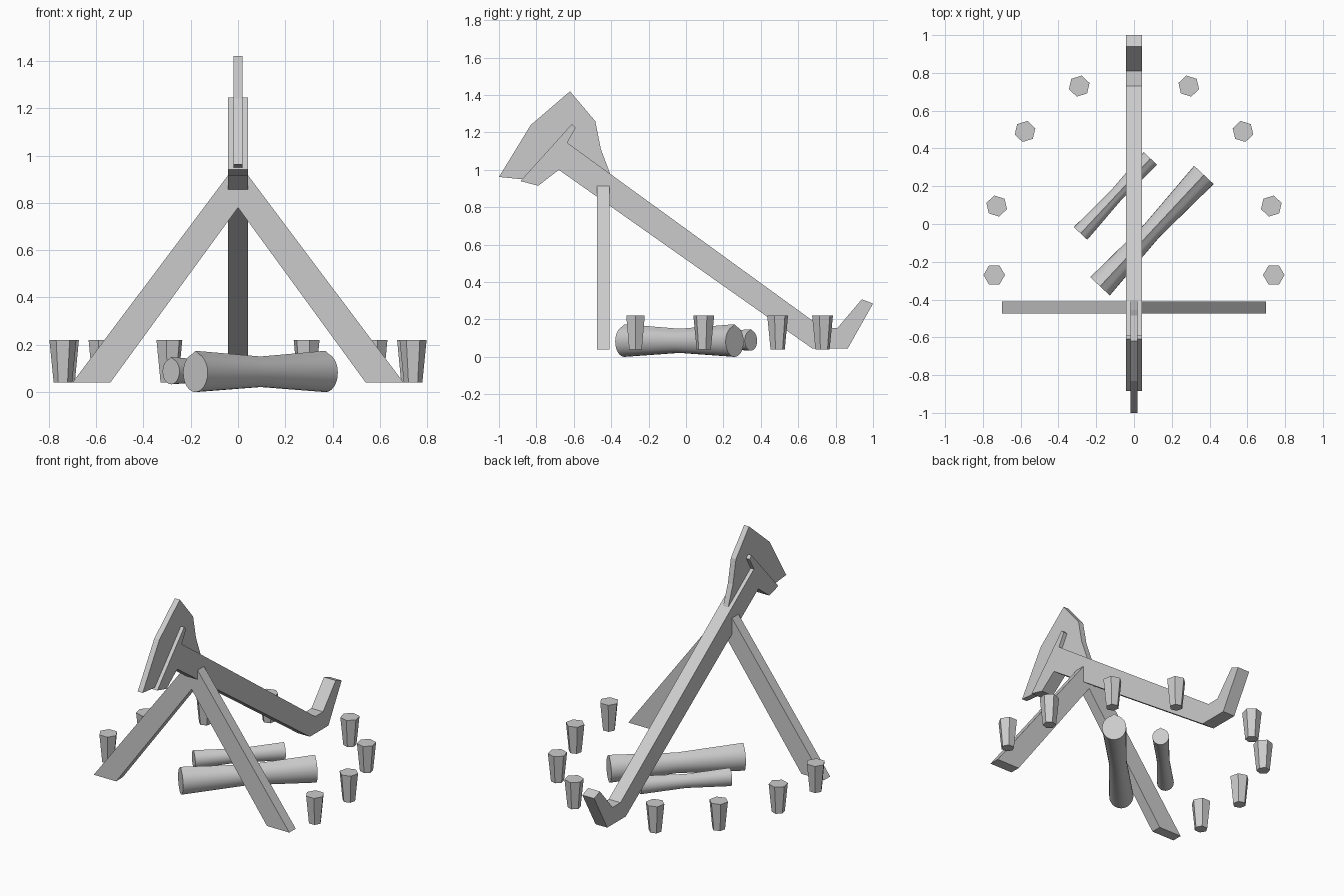
import bpy, bmesh, math
from mathutils import Vector

if "Cube" in bpy.data.objects:
    bpy.data.objects.remove(bpy.data.objects["Cube"])


def make_object(name, bm):
    bmesh.ops.recalc_face_normals(bm, faces=bm.faces)
    mesh = bpy.data.meshes.new(name)
    bm.to_mesh(mesh)
    bm.free()
    obj = bpy.data.objects.new(name, mesh)
    bpy.context.collection.objects.link(obj)
    return obj


def extrude_profile(name, points, offset):
    """Fill a closed outline and extrude it by the offset vector."""
    bm = bmesh.new()
    face = bm.faces.new([bm.verts.new(p) for p in points])
    result = bmesh.ops.extrude_face_region(bm, geom=[face], use_keep_orig=True)
    verts = [g for g in result["geom"] if isinstance(g, bmesh.types.BMVert)]
    bmesh.ops.translate(bm, verts=verts, vec=offset)
    return make_object(name, bm)


def side_plate(name, outline, half):
    return extrude_profile(name, [(-half, y, z) for y, z in outline], (2 * half, 0, 0))


# Long handle with hooked end and a notched head
side_plate("handle", [
    (0.865, 0.045), (0.675, 0.045), (-0.68, 1.0), (-0.79, 0.915),
    (-0.885, 0.94), (-0.61, 1.245), (-0.59, 1.225), (-0.635, 1.145),
    (0.73, 0.155), (0.81, 0.155), (0.94, 0.308), (1.0, 0.285)], 0.042)

# Thin blade set in the head
side_plate("blade", [
    (-1.0, 0.962), (-0.83, 1.24), (-0.62, 1.42), (-0.485, 1.26),
    (-0.455, 1.11), (-0.40, 0.965), (-0.66, 1.05), (-0.80, 0.945),
    (-0.88, 0.95)], 0.018)

# A-frame support legs
for side, s in (("left", -1), ("right", 1)):
    extrude_profile(side + "_leg", [(s * x, -0.475, z) for x, z in (
        (0.70, 0.04), (0.54, 0.04), (0, 0.78), (0, 0.915), (0.043, 0.915))],
        (0, 0.066, 0))

# Ring of tapered six-sided pegs
for x, y, turn in ((0.29, 0.73, 73), (0.577, 0.49, 73), (0.727, 0.095, 107), (0.74, -0.27, 90)):
    for side, s in (("left", -1), ("right", 1)):
        bm = bmesh.new()
        bmesh.ops.create_cone(bm, cap_ends=True, segments=6, radius1=0.039, radius2=0.057, depth=0.18)
        peg = make_object(side + "_peg", bm)
        peg.location = (s * x, y, 0.13)
        peg.rotation_euler.z = math.radians(turn if s > 0 else 180 - turn)


def log(name, start, end, r_side, r_up, waist, sides=24):
    """Pinched log with a small bark ridge along the top."""
    a, b = Vector(start), Vector(end)
    across = Vector((0, 0, 1)).cross((b - a).normalized())
    bm = bmesh.new()
    rings = []
    for t, k in ((0, 1), (0.5, waist), (1, 1)):
        c = a.lerp(b, t)
        ring = []
        for i in range(sides):
            ang = 2 * math.pi * i / sides
            r = k * (1.13 if i == sides // 4 else 1)
            ring.append(bm.verts.new(c + across * math.cos(ang) * r * r_side
                                     + Vector((0, 0, math.sin(ang) * r * r_up))))
        rings.append(ring)
    for lo, hi in zip(rings, rings[1:]):
        for i in range(sides):
            j = (i + 1) % sides
            bm.faces.new((lo[i], lo[j], hi[j], hi[i]))
    bm.faces.new(rings[0])
    bm.faces.new(rings[-1])
    obj = make_object(name, bm)
    bpy.ops.object.select_all(action='DESELECT')
    obj.select_set(True)
    bpy.context.view_layer.objects.active = obj
    bpy.ops.object.shade_smooth_by_angle(angle=math.radians(30))


# Two crossed-under logs on the ground
log("large_log", (-0.18, -0.33, 0.082), (0.37, 0.26, 0.082), 0.071, 0.082, 0.74)
log("small_log", (-0.283, -0.05, 0.087), (0.087, 0.347, 0.087), 0.049, 0.054, 0.76)
